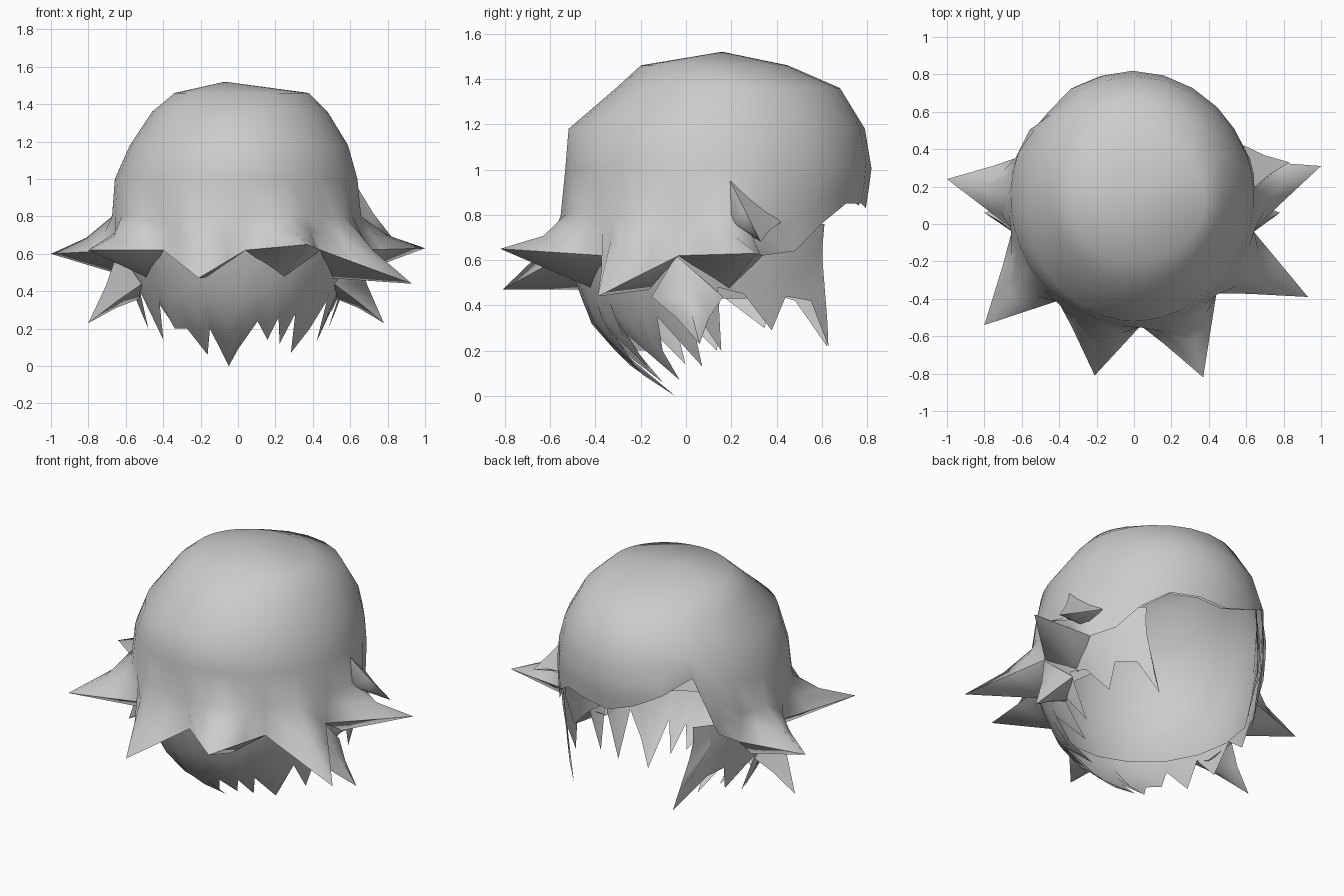
import bpy, math
from mathutils import Vector

if "Cube" in bpy.data.objects:
    bpy.data.objects.remove(bpy.data.objects["Cube"])

mat = bpy.data.materials.new("grey hair")
mat.diffuse_color = (0.6, 0.6, 0.6, 1)
mat.use_nodes = True
mat.node_tree.nodes["Principled BSDF"].inputs["Base Color"].default_value = mat.diffuse_color

# Head outline by height: z, left x, right x, front y, back y
RINGS = [(1.52, -.10, -.04, .13, .19), (1.46, -.34, .38, -.20, .45),
         (1.36, -.46, .48, -.31, .68), (1.18, -.58, .59, -.52, .79),
         (1.0, -.66, .64, -.535, .82), (.8, -.675, .66, -.555, .79),
         (.62, -.66, .65, -.54, .77), (.5, -.61, .61, -.50, .77),
         (.32, -.55, .55, -.43, .80), (.14, -.47, .47, -.27, .78),
         (0, -.36, .36, -.06, .75)]


def surf(deg, z, k=1.0):
    """Point on the head surface at an angle and a height."""
    z = max(0, min(1.52, z))
    for a, b in zip(RINGS, RINGS[1:]):
        if a[0] >= z >= b[0]:
            t = (a[0] - z) / (a[0] - b[0])
            x0, x1, y0, y1 = [p + (q - p) * t for p, q in zip(a[1:], b[1:])]
            break
    r = math.radians(deg)
    return Vector(((x0 + x1) / 2 + k * (x1 - x0) / 2 * math.cos(r),
                   (y0 + y1) / 2 + k * (y1 - y0) / 2 * math.sin(r), z))


def make(name, verts, faces, angle=85):
    me = bpy.data.meshes.new(name)
    me.from_pydata([tuple(v) for v in verts], [], faces)
    me.materials.append(mat)
    ob = bpy.data.objects.new(name, me)
    bpy.context.collection.objects.link(ob)
    bpy.ops.object.select_all(action='DESELECT')
    ob.select_set(True)
    bpy.context.view_layer.objects.active = ob
    bpy.ops.object.shade_smooth_by_angle(angle=math.radians(angle))
    return ob


def dome(columns, pole):
    """Vertices and faces of a dome from columns of equal length."""
    m, n = len(columns[0]), len(columns)
    verts, faces = [pole] + [v for c in columns for v in c], []
    for i in range(n):
        p, q = 1 + i * m, 1 + (i + 1) % n * m
        faces.append((0, p, q))
        faces += [(p + j, p + j + 1, q + j + 1, q + j) for j in range(m - 1)]
    return verts, faces


# Fringe over the face opening: angle and edge height
FRINGE = [(34, .64), (46, .76), (60, .85), (75, .85), (90, .83), (105, .89),
          (120, .97), (137, 1.07), (147, .70)]
# Flared tufts: left valley, ridge, right valley angles and tip
TUFTS = [(159, 176, 193, (-1, .24, .60)), (193, 213, 233, (-.8, -.54, .62)),
         (233, 252, 274, (-.21, -.81, .47)), (274, 295, 313, (.37, -.82, .65)),
         (313, 330, 347, (.93, -.39, .44)), (347, 364, 380, (1, .31, .63))]
TOP = [1.46, 1.36, 1.18, 1.0]

# Crown whose lower edge runs out into the tufts
cols = []
for a, rim in FRINGE:
    heights = TOP[:3] + [1.18 + (rim - 1.18) * t for t in (.25, .5, .75, 1)]
    cols.append([surf(a, z) for z in heights])
under = []
for va, ra, vb, tip in TUFTS:
    tip = Vector(tip)
    v0, v1 = surf(va, .62), surf(vb, .62)
    for a, rim, sag in ((va, v0, 0), ((va + ra) / 2, v0.lerp(tip, .36), .01),
                        (ra, tip, .03), ((ra + vb) / 2, v1.lerp(tip, .36), .01)):
        s = surf(a, .8)
        mid = s.lerp(rim, .42) - Vector((0, 0, sag))
        cols.append([surf(a, z) for z in TOP] + [s, mid, rim])
    under.append((surf(ra, .47, .95), [v0, v0.lerp(tip, .36), tip, v1.lerp(tip, .36), v1]))
cols.append([surf(380, z) for z in TOP + [.8, .71, .62]])
make("crown", *dome(cols, Vector((-.07, .16, 1.52))))

# Undersides of the flared tufts
for i, (u, rim) in enumerate(under):
    make(f"tuft_underside_{i + 1}", [u] + rim, [(0, j + 1, j) for j in range(1, 5)])

# Inner lining behind the crown
cols = []
for a, rim in FRINGE + [(a, .42) for a in range(160, 381, 20)]:
    heights = TOP[:3] + [1.18 + (rim + .01 - 1.18) * t for t in (.25, .5, .75, 1)]
    cols.append([surf(a, z, .95) for z in heights])
make("inner_lining", *dome(cols, Vector((-.07, .16, 1.49))))

# Lower layer with jagged ends: angle and end height
ENDS = [(49, .60), (47, .22), (40, .42), (28, .44), (18, .29), (10, .45), (0, .48),
        (-8, .2), (-14, .42), (-22, .13), (-30, .35), (-38, .2), (-46, .07),
        (-54, .28), (-60, .12), (-65, .26), (-70, .14), (-78, .24), (-90, .09),
        (-98, 0), (-108, .2), (-114, .06), (-124, .2), (-134, .2), (-140, .35),
        (-150, .14), (-158, .4), (-170, .2), (-180, .45), (-195, .3), (-203, .45),
        (-212, .42), (-226, .22), (-217, .60)]
R = 6
verts, faces = [], []
for a, end in ENDS:
    top = .76 if a > 20 or a < -190 else .66
    verts += [surf(a, top + (end - top) * j / (R - 1), .98) for j in range(R)]
for i in range(len(ENDS) - 1):
    p, q = i * R, (i + 1) * R
    faces += [(p + j, q + j, q + j + 1, p + j + 1) for j in range(R - 1)]
make("lower_layer", verts, faces)


def lock(name, a, w, top, low, tip, lean=0):
    """Pointed tuft growing from the head surface out to a tip."""
    tip = Vector(tip)
    mid_z = low + (top - low) * .3
    base = [surf(a - w, mid_z), surf(a - lean, top), surf(a + w, mid_z), surf(a, low, .96)]
    c = sum(base, Vector()) / 4
    mc = c.lerp(tip, .45)
    mid = [mc + (b - c) * .46 for b in base]
    faces = [(i, 4 + i, 4 + (i + 1) % 4, (i + 1) % 4) for i in range(4)]
    faces += [(8, 4 + (i + 1) % 4, 4 + i) for i in range(4)]
    make(name, base + mid + [tip], faces)


# Small side tuft above the ring
lock("upper_side_tuft", 17, 10, .95, .69, (.83, .33, .68), 12)

# Drooping tufts under the ring on both sides
for side, a, x in (("right", -14, .78), ("left", 194, -.80)):
    lock(side + "_drooping_tuft", a, 15, .62, .36, (x, .06, .23))
